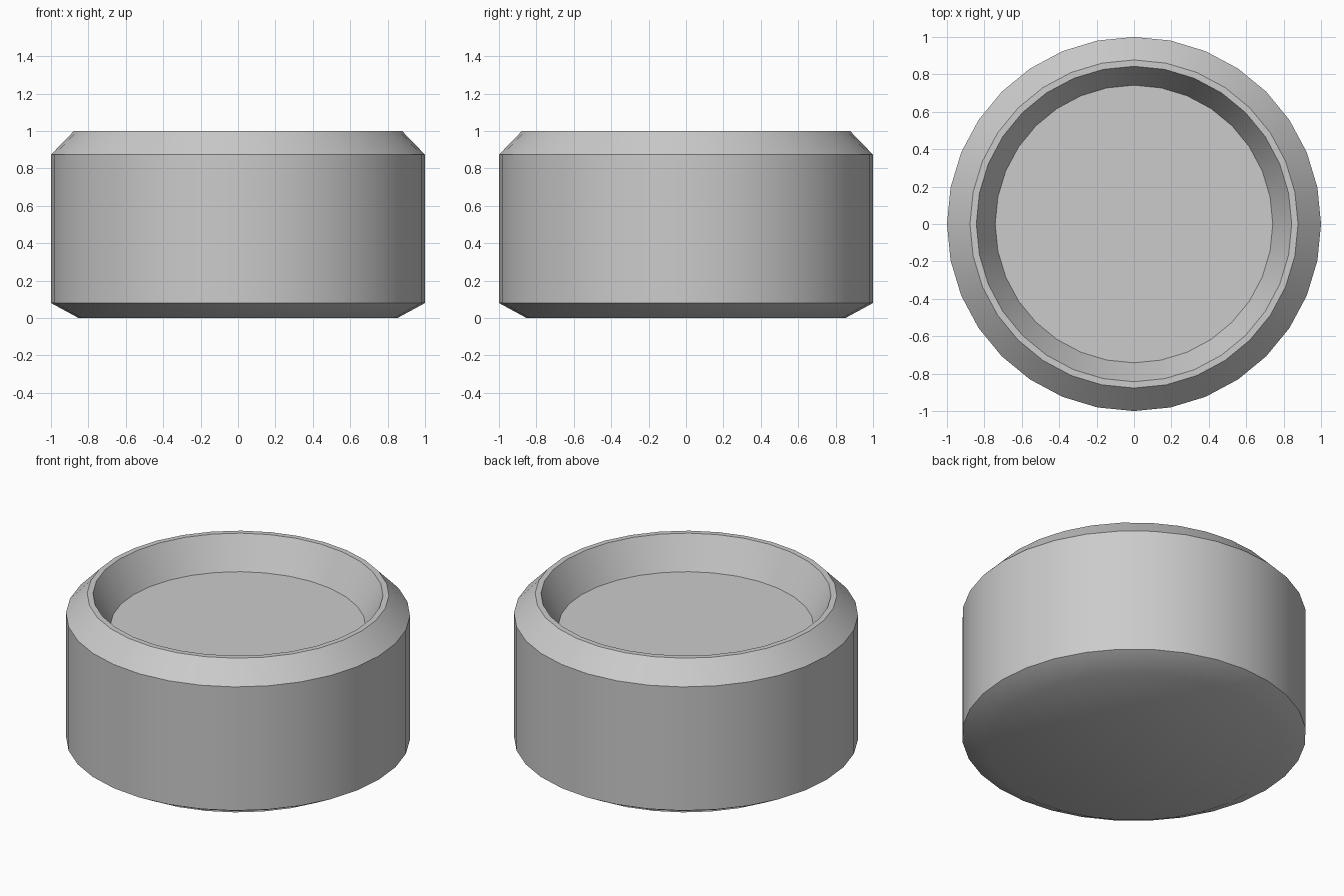
import bpy, bmesh, math

if "Cube" in bpy.data.objects:
    bpy.data.objects.remove(bpy.data.objects["Cube"])

SIDES = 32

# Half-profile (radius, height) from the underside up over the rim to the recessed floor
profile = [(0.853, 0.0), (1.0, 0.08), (1.0, 0.873), (0.877, 1.0),
           (0.843, 1.0), (0.742, 0.80)]

bm = bmesh.new()
rings = []
for r, z in profile:
    rings.append([bm.verts.new((r * math.cos(2 * math.pi * i / SIDES),
                                r * math.sin(2 * math.pi * i / SIDES), z))
                  for i in range(SIDES)])

# Walls between neighbouring rings
for low, high in zip(rings, rings[1:]):
    for i in range(SIDES):
        j = (i + 1) % SIDES
        bm.faces.new((low[i], low[j], high[j], high[i]))

# Underside and recessed floor
bm.faces.new(rings[0][::-1])
bm.faces.new(rings[-1])

mesh = bpy.data.meshes.new("round_dish")
bm.to_mesh(mesh)
bm.free()
dish = bpy.data.objects.new("round_dish", mesh)
bpy.context.collection.objects.link(dish)

# Smooth walls, crisp rim edges
bpy.context.view_layer.objects.active = dish
dish.select_set(True)
bpy.ops.object.shade_smooth_by_angle(angle=math.radians(30))
